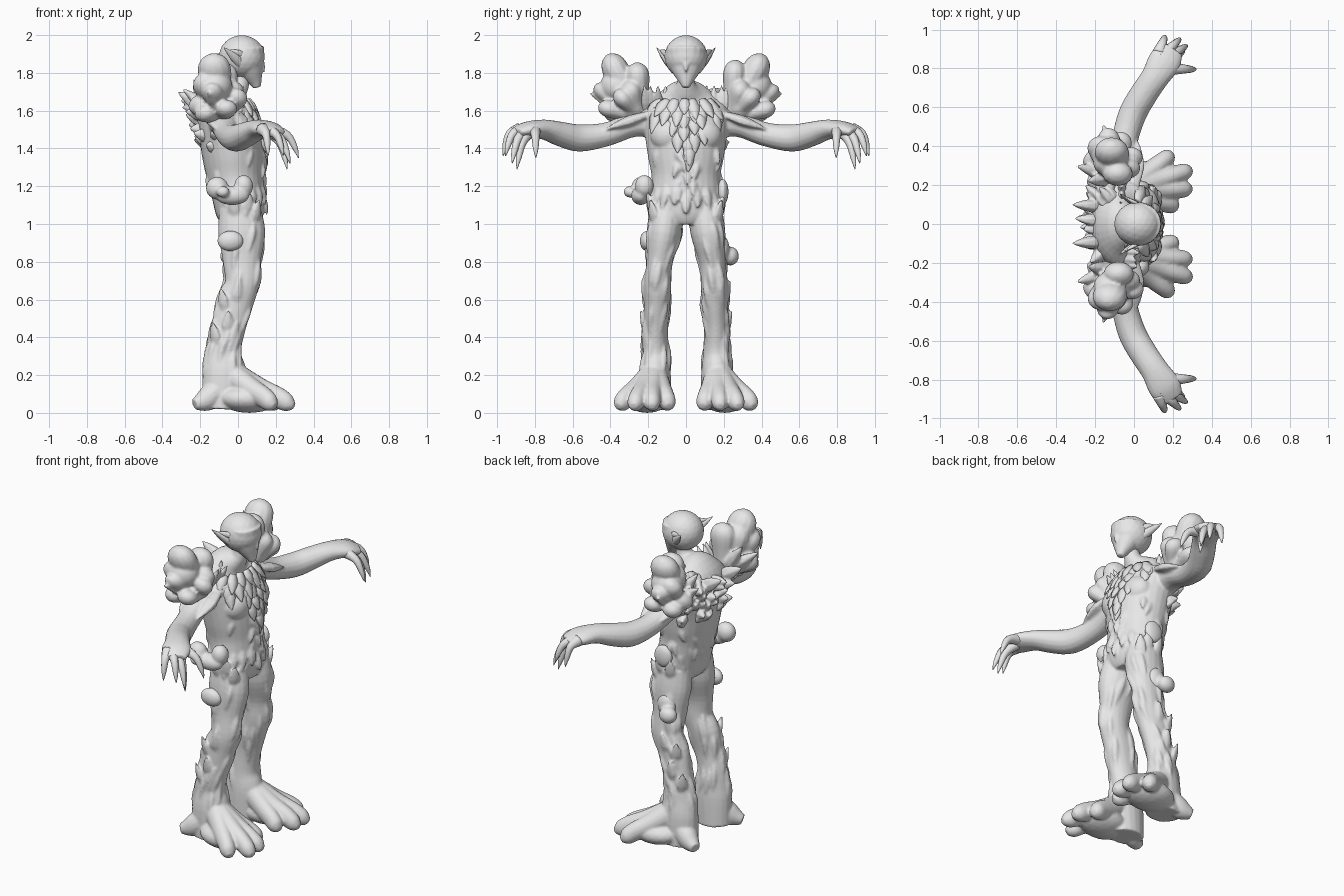
import bpy
import bmesh
import random
from math import sin, cos, pi
from mathutils import Vector, Matrix

random.seed(7)
if "Cube" in bpy.data.objects:
    bpy.data.objects.remove(bpy.data.objects["Cube"])

bark = bpy.data.materials.new("bark_grey")
bark.use_nodes = True
bark.diffuse_color = (0.8, 0.8, 0.8, 1)
bark.node_tree.nodes["Principled BSDF"].inputs["Base Color"].default_value = bark.diffuse_color

FORWARD, UP = Vector((1, 0, 0)), Vector((0, 0, 1))


def smooth_path(points, steps):
    """Catmull-Rom through tuples of position plus two radii."""
    result = []
    last = len(points) - 1
    for i in range(last):
        quad = [points[max(i - 1, 0)], points[i], points[i + 1], points[min(i + 2, last)]]
        for k in range(steps):
            t = k / steps
            result.append([0.5 * (2 * b + (c - a) * t + (2 * a - 5 * b + 4 * c - d) * t * t
                                  + (3 * b - a - 3 * c + d) * t ** 3) for a, b, c, d in zip(*quad)])
    return result + [list(points[-1])]


def tube(bm, points, ref, side=1, sides=16, steps=4):
    """Tapered tube with oval rings; the first radius lies along ref."""
    path = smooth_path([tuple(p) for p in points], steps)
    centres = [Vector(p[:3]) for p in path]
    rings = []
    for i, p in enumerate(path):
        tangent = (centres[min(i + 1, len(path) - 1)] - centres[max(i - 1, 0)]).normalized()
        u = (ref - tangent * ref.dot(tangent)).normalized()
        v = tangent.cross(u)
        ring = []
        for k in range(sides):
            angle = 2 * pi * k / sides
            co = centres[i] + u * cos(angle) * p[3] + v * sin(angle) * p[4]
            ring.append(bm.verts.new((co.x, co.y * side, max(co.z, 0))))
        rings.append(ring)
    for low, high in zip(rings, rings[1:]):
        for k in range(sides):
            n = (k + 1) % sides
            bm.faces.new((low[k], low[n], high[n], high[k]))
    bm.faces.new(rings[0][::-1])
    bm.faces.new(rings[-1])


def shard(bm, base, tip, width, thick, normal, side=1):
    """Pointed leaf or splinter from base to tip."""
    base, tip = Vector(base), Vector(tip)
    profile = ((0, 0.6), (0.4, 1), (0.75, 0.6), (1, 0.05))
    tube(bm, [(*base.lerp(tip, t), thick * s, width * s) for t, s in profile],
         Vector(normal), side, sides=6, steps=2)


def club(bm, root, tip, radius, side):
    """Swelling petal-like growth with a rounded end."""
    root, tip = Vector(root), Vector(tip)
    profile = ((0, 0.7), (0.4, 0.85), (0.75, 1.05), (0.92, 0.8), (1, 0.25))
    tube(bm, [(*root.lerp(tip, t), radius * s * 1.25, radius * s) for t, s in profile], FORWARD, side, sides=12)


def ball(bm, centre, radii, side=1):
    place = Matrix.Translation((centre[0], centre[1] * side, centre[2]))
    bmesh.ops.create_icosphere(bm, subdivisions=3, radius=1,
                               matrix=place @ Matrix.Diagonal((*radii, 1)))


def skin(profile, z, angle):
    """Surface point and outward direction at a height on an upright profile."""
    rows = sorted(profile, key=lambda p: p[2])
    for p, q in zip(rows, rows[1:]):
        if p[2] <= z <= q[2]:
            t = (z - p[2]) / (q[2] - p[2])
            x, y, _, a, b = [m + (n - m) * t for m, n in zip(p, q)]
            return Vector((x + a * cos(angle), y + b * sin(angle), z)), Vector((cos(angle), sin(angle), 0))


def finish(name, bm, voxel=0):
    bmesh.ops.recalc_face_normals(bm, faces=bm.faces)
    mesh = bpy.data.meshes.new(name)
    bm.to_mesh(mesh)
    bm.free()
    mesh.materials.append(bark)
    mesh.shade_smooth()
    obj = bpy.data.objects.new(name, mesh)
    bpy.context.collection.objects.link(obj)
    if voxel:
        remesh = obj.modifiers.new("Blend", "REMESH")
        remesh.mode = "VOXEL"
        remesh.voxel_size = voxel
        remesh.use_smooth_shade = True
        relax = obj.modifiers.new("Relax", "SMOOTH")
        relax.iterations = 2


TORSO = [(0.01, 0, 1.0, 0.1, 0.12), (0.01, 0, 1.05, 0.125, 0.18), (0, 0, 1.15, 0.138, 0.187),
         (-0.015, 0, 1.25, 0.15, 0.182), (-0.025, 0, 1.35, 0.162, 0.2), (-0.035, 0, 1.45, 0.168, 0.215),
         (-0.055, 0, 1.55, 0.162, 0.23), (-0.07, 0, 1.62, 0.148, 0.215), (-0.05, 0, 1.68, 0.105, 0.14),
         (0.01, 0, 1.74, 0.05, 0.05), (0.02, 0, 1.85, 0.045, 0.045)]
LEG = [(0.01, 0.1, 1.08, 0.11, 0.09), (0.02, 0.117, 0.95, 0.125, 0.092), (0.02, 0.14, 0.8, 0.1, 0.07),
       (0.02, 0.15, 0.68, 0.09, 0.072), (-0.02, 0.153, 0.58, 0.1, 0.07), (-0.05, 0.16, 0.45, 0.09, 0.065),
       (-0.075, 0.16, 0.32, 0.092, 0.07), (-0.07, 0.165, 0.2, 0.118, 0.085), (-0.08, 0.165, 0.02, 0.11, 0.085)]
ARM = [(-0.08, 0.16, 1.54, 0.09, 0.08), (-0.07, 0.28, 1.525, 0.065, 0.075), (-0.05, 0.42, 1.475, 0.063, 0.068),
       (-0.01, 0.56, 1.455, 0.072, 0.072), (0.045, 0.66, 1.475, 0.066, 0.072), (0.105, 0.75, 1.5, 0.053, 0.072),
       (0.16, 0.84, 1.5, 0.042, 0.085), (0.2, 0.9, 1.485, 0.024, 0.06)]
TOES = [(0.2, 0.095), (0.265, 0.18), (0.265, 0.27), (0.175, 0.345)]

# Body: torso, arms, legs and root-like feet blended together
body = bmesh.new()
tube(body, TORSO, FORWARD, sides=28)
for side in (1, -1):
    tube(body, ARM, UP, side)
    tube(body, LEG, FORWARD, side, sides=20)
    ball(body, (0.05, 0.09, 1.47), (0.08, 0.1, 0.09), side)
    ball(body, (0.06, 0.205, 0.075), (0.16, 0.12, 0.075), side)
    for x, y in TOES:
        root = Vector((-0.04, 0.17, 0.2))
        tip = Vector((x, y, 0.05))
        mid, knuckle = root.lerp(tip, 0.5), root.lerp(tip, 0.82) + UP * 0.005
        tube(body, [(*root, 0.08, 0.07), (*mid, 0.062, 0.056), (*knuckle, 0.056, 0.048), (*tip, 0.046, 0.042),
                    (*(tip + (tip - root) * 0.1), 0.018, 0.02)], UP, side)
    # Heel spur
    tube(body, [(-0.08, 0.17, 0.15, 0.06, 0.07), (-0.16, 0.205, 0.075, 0.065, 0.06),
                (-0.23, 0.235, 0.045, 0.03, 0.03)], UP, side)
    # Raised bark strands running down the legs
    for i in range(34):
        top, angle = random.uniform(0.34, 1.05), random.uniform(0, 2 * pi)
        strand = []
        for k, r in enumerate((0.008, 0.02, 0.017, 0.006)):
            p, out = skin(LEG, top - k * 0.06, angle + 0.1 * k)
            strand.append((*(p - out * 0.007), r, r))
        tube(body, strand, FORWARD, side, sides=8)
    # Upright bark plates on the hips, knees, calves and ankles
    for z, angle in ((1.03, 1.2), (1.02, 1.9), (0.99, 0.8), (0.6, 0.2), (0.56, 1.3), (0.52, 2.1),
                     (0.4, 1.5), (0.34, 2.2), (0.33, 0.9)):
        base, out = skin(LEG, z, angle)
        shard(body, base - out * 0.02, base + out * 0.016 + UP * 0.15, 0.035, 0.018, out, side)
    # Bark mantle over the shoulder joint
    for x in (-0.13, -0.06, 0):
        shard(body, (x, 0.2, 1.58), (x + 0.02, 0.43, 1.5), 0.05, 0.03, UP, side)
# Ragged bark strips across the belly and waist
for i in range(40):
    z, angle = random.uniform(1.1, 1.42), random.uniform(-pi, pi)
    base, out = skin(TORSO, z, angle)
    tip = skin(TORSO, z - 0.1, angle + random.uniform(-0.4, 0.4))[0] + out * random.uniform(0, 0.02)
    shard(body, base - out * 0.012, tip, 0.022, 0.016, out)
# Torn skirt of bark over the front of the hips
for k in range(9):
    angle = (k / 4 - 1) * 1.3
    base, out = skin(TORSO, random.uniform(1.15, 1.22), angle)
    shard(body, base - out * 0.01, base + out * 0.02 - UP * 0.12, 0.028, 0.018, out)
finish("body", body, 0.008)

# Hands: long curling fingers
hands = bmesh.new()
FINGERS = [(0.32, 0.795, 1.35), (0.26, 0.895, 1.29), (0.275, 0.92, 1.32), (0.24, 0.955, 1.36), (0.16, 0.968, 1.36)]
for side in (1, -1):
    for i, tip in enumerate(FINGERS):
        tip = Vector(tip)
        base = Vector((0.17, 0.8, 1.5)).lerp(Vector((0.13, 0.88, 1.5)), i / 4)
        bend = base.lerp(tip, 0.6) + UP * 0.06
        low = base.lerp(tip, 0.88) + UP * 0.035
        d = tip - base
        tube(hands, [(*base, 0.036, 0.036), (*bend, 0.023, 0.023), (*low, 0.015, 0.015), (*tip, 0.002, 0.002)],
             Vector((d.y, -d.x, 0)), side, sides=10)
finish("hands", hands)

# Head: round skull with a narrow wedge face
head = bmesh.new()
ball(head, (0.02, 0, 1.885), (0.122, 0.114, 0.115))
tube(head, [(0.04, 0, 1.93, 0.1, 0.105), (0.05, 0, 1.86, 0.09, 0.1), (0.073, 0, 1.8, 0.062, 0.07),
            (0.093, 0, 1.75, 0.034, 0.036), (0.1, 0, 1.722, 0.02, 0.02)], FORWARD)
shard(head, (0.125, 0, 1.88), (0.14, 0, 1.8), 0.016, 0.012, FORWARD)
for side in (1, -1):
    shard(head, (0.13, 0.012, 1.855), (0.07, 0.1, 1.89), 0.014, 0.02, FORWARD, side)
finish("head", head, 0.007)

ears = bmesh.new()
for side in (1, -1):
    shard(ears, (0.045, 0.075, 1.82), (-0.075, 0.157, 1.935), 0.028, 0.012, (0, 1, 0), side)
    shard(ears, (0.04, 0.09, 1.89), (-0.05, 0.14, 1.92), 0.022, 0.012, (0, 1, 0), side)
finish("ears", ears)

# Fungus clusters fanning out from the shoulders
fungus = bmesh.new()
CLUBS = [((-0.13, 0.415, 1.89), 0.068), ((-0.08, 0.265, 1.86), 0.06), ((-0.15, 0.34, 1.83), 0.06),
         ((-0.14, 0.49, 1.73), 0.045), ((-0.19, 0.43, 1.78), 0.055), ((-0.24, 0.36, 1.66), 0.05),
         ((-0.06, 0.47, 1.62), 0.045), ((0.02, 0.37, 1.7), 0.045), ((-0.02, 0.31, 1.76), 0.05),
         ((-0.2, 0.43, 1.6), 0.045)]
for side in (1, -1):
    root = Vector((-0.09, 0.24, 1.56))
    ball(fungus, (-0.1, 0.29, 1.63), (0.1, 0.085, 0.09), side)
    ball(fungus, (-0.125, 0.36, 1.73), (0.095, 0.095, 0.09), side)
    for tip, radius in CLUBS:
        jitter = Vector([random.uniform(-0.008, 0.008) for _ in range(3)])
        club(fungus, root, Vector(tip) + jitter, radius, side)
    for tip in ((-0.3, 0.3, 1.72), (-0.24, 0.22, 1.77), (-0.16, 0.52, 1.7)):
        shard(fungus, root, tip, 0.045, 0.04, FORWARD, side)
finish("shoulder_fungus", fungus, 0.009)

# Smaller growths on the hip and thighs
growths = bmesh.new()
for centre, radii in [((0.03, -0.22, 1.2), (0.05, 0.05, 0.06)), ((-0.11, -0.24, 1.19), (0.06, 0.05, 0.06)),
                      ((-0.03, -0.24, 1.15), (0.09, 0.05, 0.05)), ((-0.08, -0.3, 1.17), (0.035, 0.03, 0.03)),
                      ((-0.04, -0.205, 0.91), (0.07, 0.04, 0.055)), ((-0.04, 0.235, 0.83), (0.055, 0.045, 0.05)),
                      ((0, 0.19, 0.87), (0.06, 0.04, 0.07)), ((0.02, 0.195, 1.17), (0.06, 0.03, 0.07))]:
    ball(growths, centre, radii)
finish("body_growths", growths, 0.009)

# Chest leaves: overlapping rows narrowing to a point
leaves = bmesh.new()
for row in range(9):
    z = 1.66 - row * 0.034
    spread = 1.1 * (1 - row / 9)
    count = max(1, 7 - row)
    for k in range(count):
        angle = (2 * (k + 0.5) / count - 1) * spread + random.uniform(-0.12, 0.12)
        base, out = skin(TORSO, z, angle)
        tip = skin(TORSO, z - random.uniform(0.08, 0.12), angle * 1.1)[0] + out * random.uniform(0.008, 0.028)
        shard(leaves, base - out * 0.005, tip, 0.036, 0.016, out)
finish("chest_leaves", leaves)

# Back thorns and collar spikes
thorns = bmesh.new()
for i in range(44):
    angle = pi + random.uniform(-1.2, 1.2)
    z = random.uniform(1.4, 1.68)
    base, out = skin(TORSO, z, angle)
    size = random.uniform(0.04, 0.08) * (0.6 + (z - 1.4) * 3.2)
    lift = UP * random.uniform(-0.2, 0.8)
    shard(thorns, base - out * 0.05, base + (out + lift).normalized() * size, 0.038, 0.032, (0.1, 1, 0.2))
for side in (1, -1):
    shard(thorns, (-0.15, 0.09, 1.6), (-0.32, 0.1, 1.7), 0.045, 0.035, (0, 1, 0), side)
    for y in (0.1, 0.14, 0.18, 0.21):
        shard(thorns, (-0.06, y, 1.58), (-0.1 + random.uniform(0, 0.14), y + 0.01, 1.74), 0.026, 0.022, FORWARD, side)
finish("back_thorns", thorns, 0.007)
